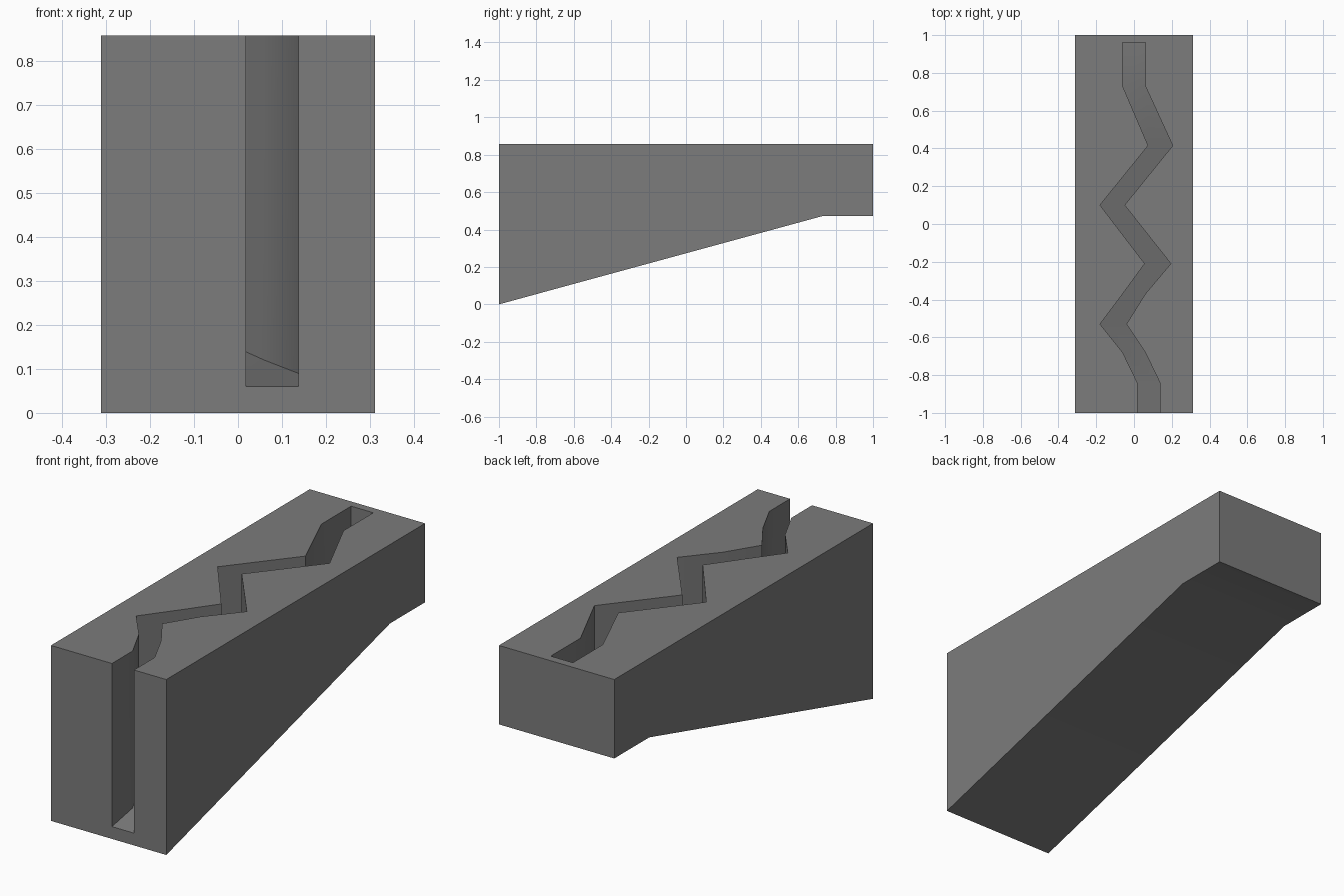
import bpy, bmesh, math

if "Cube" in bpy.data.objects:
    bpy.data.objects.remove(bpy.data.objects["Cube"])


def loft(name, rings):
    """Closed solid through rings with equal point counts."""
    bm = bmesh.new()
    loops = [[bm.verts.new(p) for p in ring] for ring in rings]
    n = len(loops[0])
    for a, b in zip(loops, loops[1:]):
        for i in range(n):
            j = (i + 1) % n
            bm.faces.new((a[i], a[j], b[j], b[i]))
    bm.faces.new(loops[0][::-1])
    bm.faces.new(loops[-1])
    bmesh.ops.recalc_face_normals(bm, faces=bm.faces)
    mesh = bpy.data.meshes.new(name)
    bm.to_mesh(mesh)
    bm.free()
    obj = bpy.data.objects.new(name, mesh)
    bpy.context.collection.objects.link(obj)
    return obj


# Wedge-bottomed block: side profile extruded across x
W, TOP = 0.312, 0.858
profile = [(-1, 0), (0.73, 0.472), (1, 0.472), (1, TOP), (-1, TOP)]
block = loft("channel_block", [[(x, y, z) for y, z in profile] for x in (-W, W)])

# Dark grey finish
dark = bpy.data.materials.new("dark_grey")
dark.diffuse_color = (0.2, 0.2, 0.2, 1)
dark.use_nodes = True
dark.node_tree.nodes["Principled BSDF"].inputs["Base Color"].default_value = dark.diffuse_color
block.data.materials.append(dark)

# Zigzag channel stations: y, left x, right x, floor z
stations = [
    (-1.10, 0.018, 0.137, 0.06),
    (-1.00, 0.018, 0.137, 0.06),
    (-0.84, 0.018, 0.137, 0.09),
    (-0.68, -0.06, 0.06, 0.12),
    (-0.53, -0.18, -0.04, 0.165),
    (-0.37, -0.06, 0.06, 0.21),
    (-0.21, 0.057, 0.195, 0.255),
    (0.10, -0.18, -0.05, 0.34),
    (0.415, 0.075, 0.205, 0.43),
    (0.73, -0.06, 0.06, 0.515),
    (0.96, -0.06, 0.06, 0.53),
]
cutter = loft("channel_cutter", [
    [(l, y, z), (r, y, z), (r, y, 1.0), (l, y, 1.0)] for y, l, r, z in stations])
cutter.data.materials.append(dark)
cutter.hide_render = True
cutter.hide_set(True)

# Cut the channel
mod = block.modifiers.new("channel", 'BOOLEAN')
mod.operation = 'DIFFERENCE'
mod.solver = 'EXACT'
mod.object = cutter
bpy.context.view_layer.objects.active = block
block.select_set(True)
bpy.ops.object.modifier_apply(modifier=mod.name)
bpy.data.objects.remove(cutter)

# Soft shading across the shallow bends only
bpy.ops.object.shade_smooth_by_angle(angle=math.radians(30))
